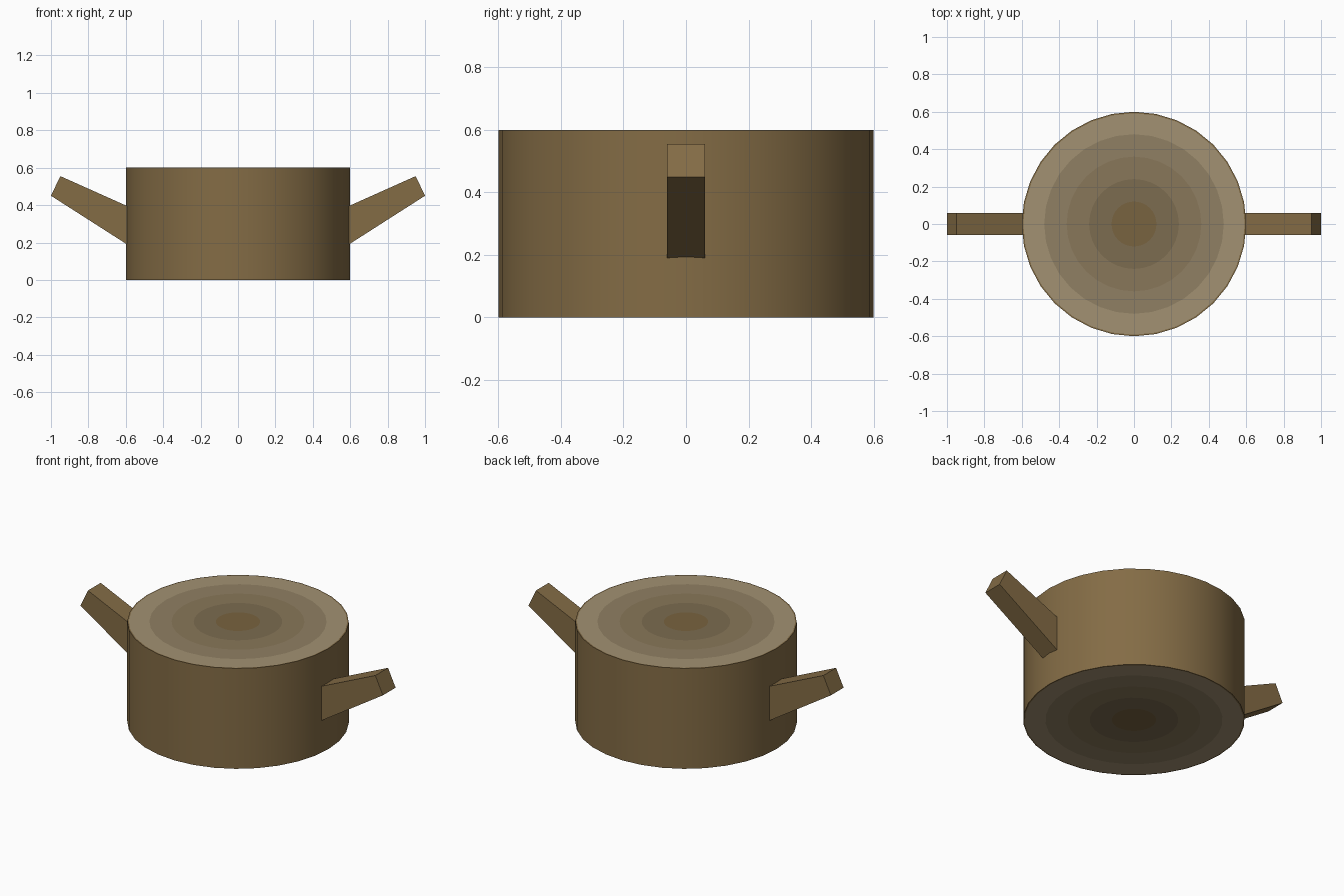
import bpy, bmesh
from math import cos, sin, tau, radians

if "Cube" in bpy.data.objects:
    bpy.data.objects.remove(bpy.data.objects["Cube"])

SEGS, HEIGHT, RADIUS = 32, 0.6, 0.6


def material(name, rgb):
    mat = bpy.data.materials.new(name)
    mat.diffuse_color = (*rgb, 1)
    mat.use_nodes = True
    mat.node_tree.nodes["Principled BSDF"].inputs["Base Color"].default_value = mat.diffuse_color
    return mat


def finish(bm, name, mats):
    bmesh.ops.recalc_face_normals(bm, faces=bm.faces)
    mesh = bpy.data.meshes.new(name)
    bm.to_mesh(mesh)
    bm.free()
    for m in mats:
        mesh.materials.append(m)
    obj = bpy.data.objects.new(name, mesh)
    bpy.context.collection.objects.link(obj)
    return obj


bark = material("bark", (0.23, 0.15, 0.06))
# Growth rings, from the heart outwards
ring_mats = [material(f"ring_{i}", c) for i, c in enumerate([
    (0.19, 0.125, 0.05), (0.20, 0.15, 0.08), (0.25, 0.185, 0.10),
    (0.28, 0.215, 0.125), (0.36, 0.285, 0.17)])]

# Trunk: wall plus concentric growth rings on both cut ends
radii = [0.12, 0.24, 0.36, 0.48, 0.592, RADIUS]
bm = bmesh.new()


def circle(r, z):
    return [bm.verts.new((r * cos(tau * i / SEGS), r * sin(tau * i / SEGS), z))
            for i in range(SEGS)]


def bridge(a, b, mat):
    for i in range(SEGS):
        j = (i + 1) % SEGS
        bm.faces.new((a[i], a[j], b[j], b[i])).material_index = mat


rims = []
for z in (0, HEIGHT):
    loops = [circle(r, z) for r in radii]
    bm.faces.new(loops[0]).material_index = 1
    for k in range(1, len(loops)):
        bridge(loops[k - 1], loops[k], k + 1 if k < 5 else 0)
    rims.append(loops[-1])
bridge(rims[0], rims[1], 0)
trunk = finish(bm, "trunk", [bark] + ring_mats)
bpy.context.view_layer.objects.active = trunk
trunk.select_set(True)
bpy.ops.object.shade_smooth_by_angle(angle=radians(30))

# Branch stubs: tapered side profile, mirrored left and right
profile = [(0.57, 0.385), (0.95, 0.555), (1.0, 0.45), (0.57, 0.175)]
for side, name in ((1, "right_branch"), (-1, "left_branch")):
    bm = bmesh.new()
    face = bm.faces.new([bm.verts.new((side * x, -0.06, z)) for x, z in profile])
    ext = bmesh.ops.extrude_face_region(bm, geom=[face])
    bmesh.ops.translate(bm, vec=(0, 0.12, 0),
                        verts=[g for g in ext["geom"] if isinstance(g, bmesh.types.BMVert)])
    finish(bm, name, [bark])
